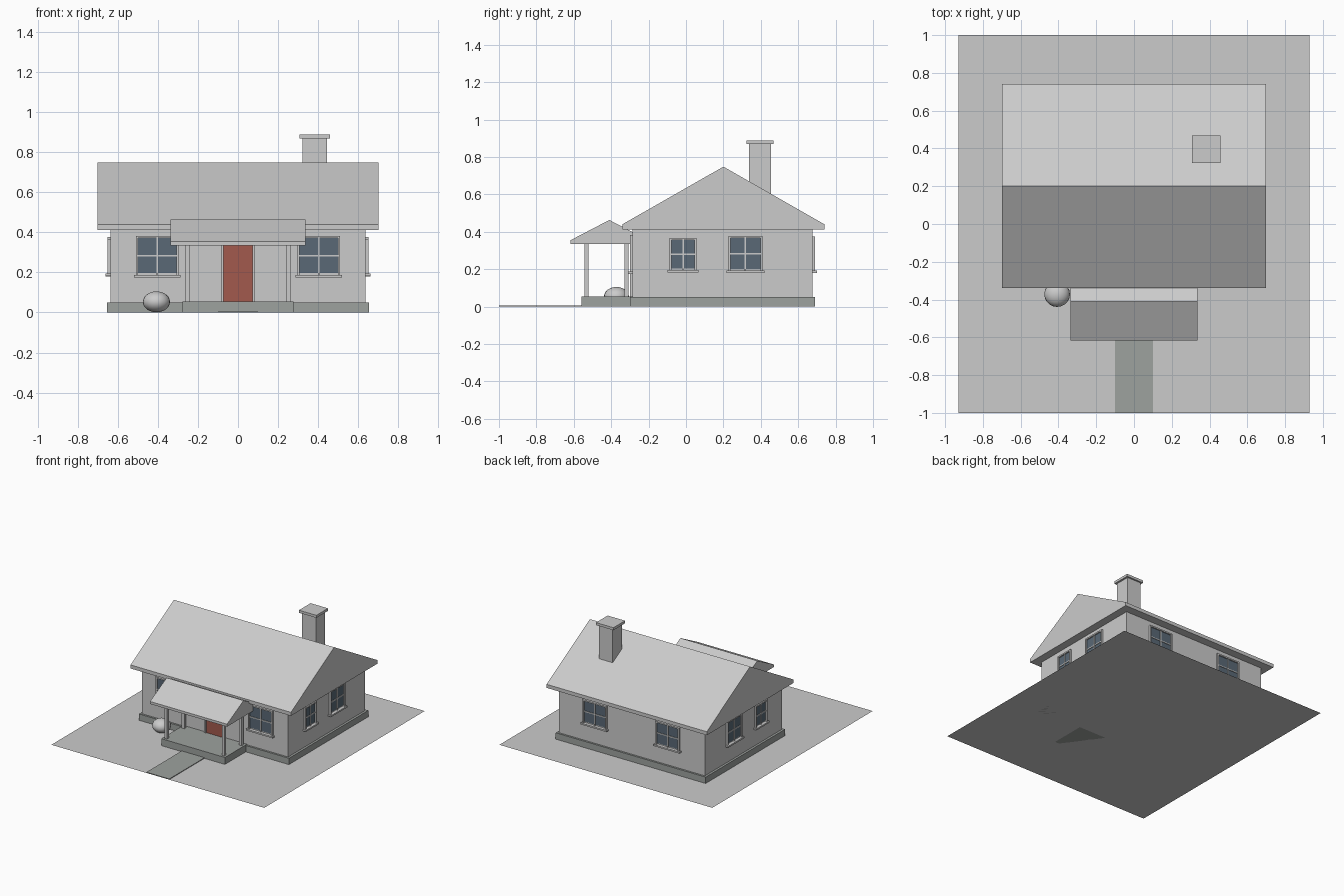
import bpy, bmesh
from mathutils import Matrix

if "Cube" in bpy.data.objects:
    bpy.data.objects.remove(bpy.data.objects["Cube"])


def material(name, rgb):
    m = bpy.data.materials.new(name)
    m.diffuse_color = (*rgb, 1)
    m.use_nodes = True
    m.node_tree.nodes["Principled BSDF"].inputs["Base Color"].default_value = m.diffuse_color
    return m


STONE = material("stone", (0.34, 0.36, 0.345))
GLASS = material("glass", (0.10, 0.14, 0.18))
RED = material("red_paint", (0.36, 0.10, 0.075))


def finish(name, bm, mat=None):
    bmesh.ops.recalc_face_normals(bm, faces=bm.faces)
    me = bpy.data.meshes.new(name)
    bm.to_mesh(me)
    bm.free()
    ob = bpy.data.objects.new(name, me)
    bpy.context.collection.objects.link(ob)
    if mat:
        me.materials.append(mat)
    return ob


def box(name, x, y, z, mat=None, matrix=None):
    """Box from (min, max) ranges, optionally transformed."""
    bm = bmesh.new()
    bmesh.ops.create_cube(bm, size=1)
    for v in bm.verts:
        v.co = [(r[0] + r[1]) / 2 + c * (r[1] - r[0]) for r, c in zip((x, y, z), v.co)]
    if matrix:
        bm.transform(matrix)
    return finish(name, bm, mat)


def gable_roof(name, half_x, y0, y1, z0, z_eave, z_ridge):
    """Solid gable with a vertical fascia, ridge along x."""
    profile = [(y0, z0), (y1, z0), (y1, z_eave), ((y0 + y1) / 2, z_ridge), (y0, z_eave)]
    bm = bmesh.new()
    face = bm.faces.new([bm.verts.new((-half_x, y, z)) for y, z in profile])
    ext = bmesh.ops.extrude_face_region(bm, geom=[face])
    moved = [g for g in ext["geom"] if isinstance(g, bmesh.types.BMVert)]
    bmesh.ops.translate(bm, verts=moved, vec=(2 * half_x, 0, 0))
    # extrusion may drop the source cap
    bmesh.ops.holes_fill(bm, edges=[e for e in bm.edges if e.is_boundary])
    return finish(name, bm)


def window(name, matrix, w, z0, z1):
    """Window on a wall: local x along the wall, local -y outward."""
    h, t = w / 2, 0.011
    m = (z0 + z1) / 2
    box(name + "_glass", (-h + t, h - t), (-0.005, 0.005), (z0 + t, z1 - t), GLASS, matrix)
    for s, side in ((-1, "left"), (1, "right")):
        box(f"{name}_jamb_{side}", sorted((s * h, s * (h - t))), (-0.015, 0.004), (z0, z1), None, matrix)
    box(name + "_head", (-h + t, h - t), (-0.015, 0.004), (z1 - t, z1), None, matrix)
    box(name + "_sill", (-h - 0.01, h + 0.01), (-0.025, 0.004), (z0 - 0.01, z0 + 0.002), None, matrix)
    box(name + "_mullion", (-0.004, 0.004), (-0.010, 0.004), (z0, z1 - t), None, matrix)
    box(name + "_crossbar", (-h + t, h - t), (-0.010, 0.004), (m - 0.004, m + 0.004), None, matrix)


# Ground and path
bm = bmesh.new()
bmesh.ops.create_grid(bm, x_segments=1, y_segments=1, size=1, matrix=Matrix.Diagonal((0.93, 1, 1, 1)))
finish("ground", bm)
box("path", (-0.1, 0.1), (-1, -0.55), (0.001, 0.006), STONE)

# House body
WX, WF, WB = 0.637, -0.285, 0.675
box("foundation", (-0.655, 0.655), (-0.30, 0.69), (0, 0.05), STONE)
box("walls", (-WX, WX), (WF, WB), (0.05, 0.413))
gable_roof("main_roof", 0.70, -0.34, 0.74, 0.412, 0.44, 0.748)

# Chimney
box("chimney_shaft", (0.322, 0.443), (0.338, 0.455), (0.45, 0.868))
box("chimney_cap", (0.306, 0.458), (0.323, 0.468), (0.868, 0.888))

# Porch
box("porch_base", (-0.278, 0.278), (-0.56, -0.28), (0, 0.055), STONE)
gable_roof("porch_roof", 0.336, -0.617, -0.203, 0.335, 0.355, 0.463)
for x in (-0.25, 0.25):
    for y in (-0.532, -0.318):
        box("porch_post", (x - 0.011, x + 0.011), (y - 0.011, y + 0.011), (0.055, 0.337))

# Door with frame
box("door", (-0.072, 0.072), (-0.292, -0.28), (0.055, 0.336), RED)
for x in (-0.079, 0.079):
    box("door_jamb", (x - 0.007, x + 0.007), (-0.30, -0.28), (0.055, 0.345))
box("door_head", (-0.072, 0.072), (-0.30, -0.28), (0.333, 0.345))

# Windows, mirrored left and right
for s, side in ((-1, "left"), (1, "right")):
    window(f"front_window_{side}", Matrix.Translation((s * 0.403, WF, 0)), 0.214, 0.185, 0.382)
    window(f"back_window_{side}", Matrix.Translation((s * 0.318, WB, 0)) @ Matrix.Rotation(3.14159265, 4, "Z"),
           0.208, 0.19, 0.376)
    turn = Matrix.Rotation(s * 1.57079633, 4, "Z")
    window(f"side_window_small_{side}", Matrix.Translation((s * WX, -0.016, 0)) @ turn, 0.144, 0.193, 0.367)
    window(f"side_window_large_{side}", Matrix.Translation((s * WX, 0.318, 0)) @ turn, 0.184, 0.19, 0.377)

# Bush beside the porch
bm = bmesh.new()
bmesh.ops.create_uvsphere(bm, u_segments=20, v_segments=12, radius=1)
bm.transform(Matrix.Translation((-0.407, -0.372, 0.053)) @ Matrix.Diagonal((0.068, 0.067, 0.052, 1)))
bush = finish("bush", bm)
for p in bush.data.polygons:
    p.use_smooth = True
